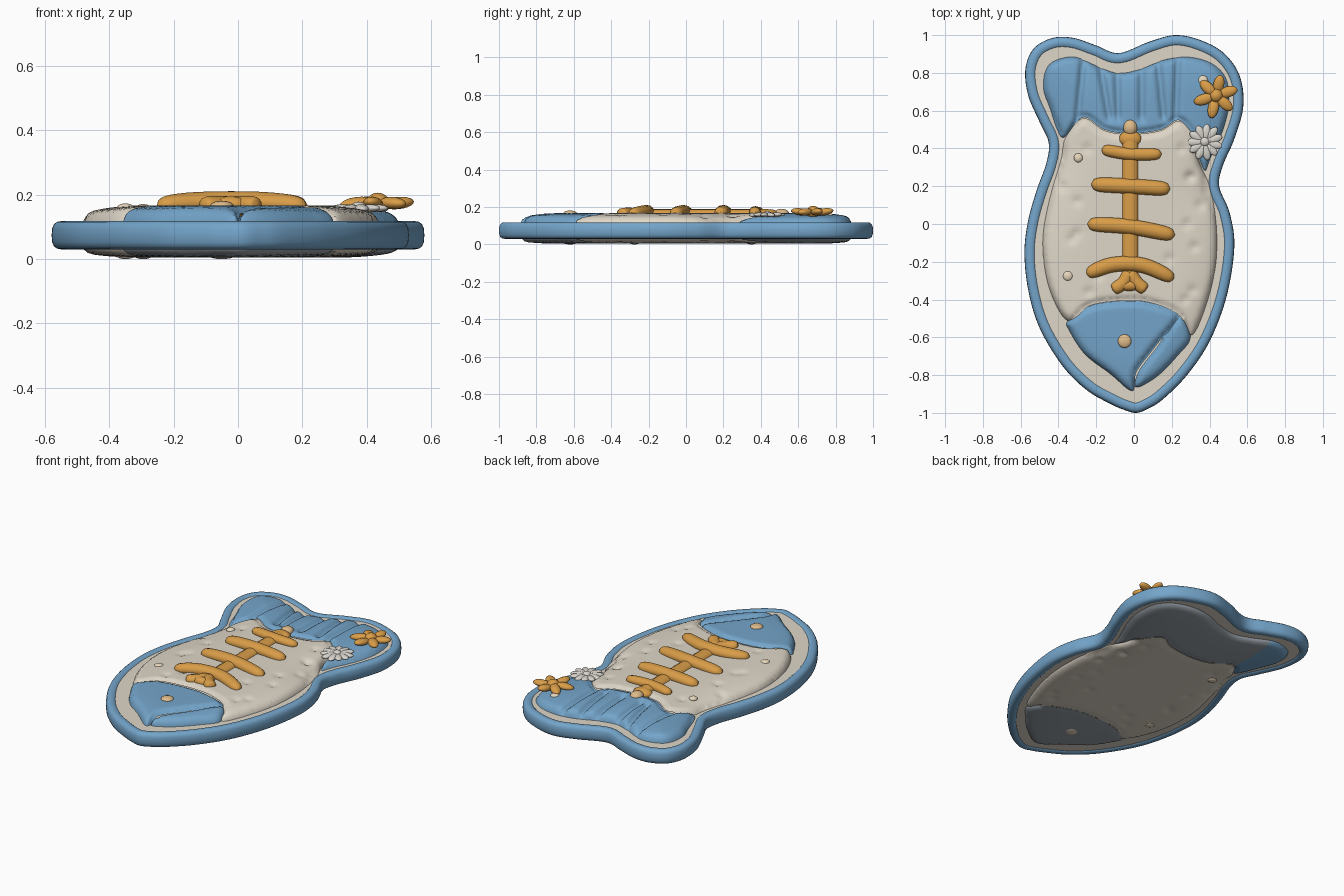
import bpy, bmesh, math, random
from mathutils import Vector, Matrix, kdtree
from mathutils.geometry import delaunay_2d_cdt

if "Cube" in bpy.data.objects:
    bpy.data.objects.remove(bpy.data.objects["Cube"])
random.seed(4)

def material(name, rgb):
    m = bpy.data.materials.new(name)
    m.diffuse_color = (*rgb, 1)
    m.use_nodes = True
    m.node_tree.nodes["Principled BSDF"].inputs["Base Color"].default_value = m.diffuse_color
    return m

BLUE = material("sky blue glaze", (0.175, 0.375, 0.59))
SLATE = material("slate underside glaze", (0.32, 0.36, 0.40))
CREAM = material("cream glaze", (0.74, 0.68, 0.58))
ORANGE = material("orange glaze", (0.70, 0.34, 0.065))
TAN = material("tan glaze", (0.74, 0.50, 0.26))
PALE = material("pale bead glaze", (0.82, 0.69, 0.52))
WHITE = material("shell white", (0.70, 0.67, 0.62))

def link(name, data, mat):
    data.materials.append(mat)
    ob = bpy.data.objects.new(name, data)
    bpy.context.collection.objects.link(ob)
    return ob

def make(name, verts, faces, mat):
    me = bpy.data.meshes.new(name)
    me.from_pydata([tuple(v) for v in verts], [], faces)
    me.shade_smooth()
    return link(name, me, mat)

def smooth(pts, n=12, closed=True):
    """Catmull-Rom curve through the points."""
    p, out = [Vector(q) for q in pts], []
    k = len(p)
    for i in range(k if closed else k - 1):
        a, b, c, d = (p[j % k if closed else max(0, min(k - 1, j))] for j in range(i - 1, i + 3))
        for t in (s / n for s in range(n)):
            out.append(0.5 * (2 * b + (c - a) * t + (2 * a - 5 * b + 4 * c - d) * t * t
                              + (3 * b - a - 3 * c + d) * t ** 3))
    return out if closed else out + [p[-1]]

def normals(loop):
    """Inward normals of a counter-clockwise loop."""
    tans = [(loop[(i + 1) % len(loop)] - loop[i - 1]).normalized() for i in range(len(loop))]
    return [Vector((-t.y, t.x)) for t in tans]

def tree(loop):
    kd = kdtree.KDTree(len(loop))
    for i, v in enumerate(loop):
        kd.insert((v.x, v.y, 0), i)
    kd.balance()
    return lambda v: kd.find((v.x, v.y, 0))[2]

def inside(q, loop):
    r, a = False, loop[-1]
    for b in loop:
        if (a.y > q.y) != (b.y > q.y) and q.x < (b.x - a.x) * (q.y - a.y) / (b.y - a.y) + a.x:
            r = not r
        a = b
    return r

def fill(loop, step):
    """Triangulate a loop with fine rings near its edge and a grid within."""
    dist, n = tree(loop), len(loop)
    cand = [(v + nr * off, off * 0.8) for off in (0.004, 0.011) for v, nr in zip(loop, normals(loop))]
    x0, x1 = min(v.x for v in loop), max(v.x for v in loop)
    y0, y1 = min(v.y for v in loop), max(v.y for v in loop)
    cand += [(Vector((x0 + i * step, y0 + (j + 0.5 * (i % 2)) * step)), 0.015)
             for i in range(int((x1 - x0) / step) + 1) for j in range(int((y1 - y0) / step) + 1)]
    pts = loop + [q for q, gap in cand if dist(q) > gap and inside(q, loop)]
    res = delaunay_2d_cdt(pts, [(i, (i + 1) % n) for i in range(n)], [], 1, 1e-6)
    vs, fs = res[0], []
    for f in res[2]:
        a, b, c = (vs[i] for i in f[:3])
        fs.append(list(f) if (b - a).cross(c - a) > 0 else list(f)[::-1])
    return vs, fs, dist

# Outer fish outline, counter-clockwise from the nose, fitted to its exact size
outline = smooth([
    (0.01, -1), (0.07, -0.98), (0.15, -0.93), (0.28, -0.80), (0.40, -0.62), (0.49, -0.38), (0.53, -0.12),
    (0.505, 0.06), (0.45, 0.20), (0.47, 0.31), (0.53, 0.45), (0.577, 0.62), (0.56, 0.78), (0.48, 0.90),
    (0.36, 0.97), (0.22, 1), (0.08, 0.965), (-0.08, 0.905), (-0.2, 0.945), (-0.32, 0.985), (-0.43, 0.985),
    (-0.53, 0.93), (-0.575, 0.82), (-0.56, 0.68), (-0.50, 0.54), (-0.452, 0.43), (-0.465, 0.32), (-0.515, 0.18),
    (-0.56, 0.02), (-0.58, -0.15), (-0.56, -0.35), (-0.5, -0.55), (-0.38, -0.75), (-0.25, -0.88),
    (-0.12, -0.955), (-0.05, -0.985)])
(lx, hx), (ly, hy) = ((min(c), max(c)) for c in zip(*outline))
outline = [Vector(((v.x - lx) / (hx - lx) * 1.16 - 0.58, (v.y - ly) / (hy - ly) * 2 - 1)) for v in outline]
outer_dist, N = tree(outline), normals(outline)

# Rounded blue rim swept around the outline
K, M, verts = 16, len(outline), []
power = lambda c: math.copysign(abs(c) ** 0.75, c)
for v, nr in zip(outline, N):
    for a in (2 * math.pi * k / K for k in range(K)):
        verts.append((*(v + nr * (0.031 - 0.031 * power(math.cos(a)))), 0.074 + 0.044 * power(math.sin(a))))
make("rim", verts, [[i * K + k, (i + 1) % M * K + k, (i + 1) % M * K + (k + 1) % K, i * K + (k + 1) % K]
                    for i in range(M) for k in range(K)], BLUE)

# Flat cream tray inside the rim
vs, fs, _ = fill([v + nr * 0.035 for v, nr in zip(outline, N)], 0.06)
make("tray_top", [(v.x, v.y, 0.11) for v in vs], fs, CREAM)
make("tray_underside", [(v.x, v.y, 0.037) for v in vs], [f[::-1] for f in fs], CREAM)

clamp = lambda t: min(1, max(0, t))
puff = lambda t: math.sqrt(1 - (1 - clamp(t)) ** 2)

def panel(name, pts, mat, low=None, step=0.018, grooves=(), dents=(), seam=0.8):
    """Pillowed panel on the top (mat) and underneath (low); seam = height kept at inner edges."""
    vs, fs, dist = fill(smooth(pts, 10), step)
    up, down = [], []
    for v in vs:
        o, own = outer_dist(v), puff(dist(v) / 0.035)
        keep, e = clamp((o - 0.125) / 0.06), puff((o - 0.08) / 0.22)
        dent = sum(0.011 * math.exp(-((v.x - a) ** 2 + (v.y - b) ** 2) / 0.0005) for a, b in dents)
        cut = clamp((v.y - 0.53) / 0.04) * sum(
            0.026 * math.exp(-((v.x - x - lean * (v.y - 0.7)) / 0.017) ** 2) for x, lean in grooves)
        up.append((v.x, v.y, 0.103 + max(own, seam * keep) * (0.018 + 0.046 * e - dent - cut)))
        down.append((v.x, v.y, 0.04 - max(own, 0.92 * keep) * (0.009 + 0.027 * e - dent * 0.6)))
    if mat:
        make(name, up, fs, mat)
    if low:
        return make(name + "_underside", down, [f[::-1] for f in fs], low)

# Cream body with hand-pressed dents
dents = [(-0.25, 0.4), (-0.33, -0.08), (-0.3, 0.12), (0.28, 0.0), (0.32, -0.12), (0.27, -0.4), (0.31, -0.35),
         (0.3, 0.25), (0.25, 0.4), (-0.24, -0.36), (0.35, 0.1), (-0.38, 0.2)]
dents += [(random.uniform(-0.35, 0.35), random.uniform(-0.35, 0.4)) for _ in range(5)]
panel("body", [
    (-0.365, 0.455), (-0.39, 0.34), (-0.45, 0.13), (-0.485, -0.1), (-0.45, -0.34), (-0.35, -0.513), (-0.235, -0.433),
    (-0.08, -0.408), (0.08, -0.415), (0.235, -0.48), (0.305, -0.59), (0.38, -0.44), (0.435, -0.21), (0.435, 0.03),
    (0.40, 0.21), (0.35, 0.32), (0.32, 0.45), (0.24, 0.545), (0.14, 0.495), (-0.02, 0.475), (-0.155, 0.495),
    (-0.27, 0.56)], CREAM, CREAM, dents=dents)

# Blue head and lower jaw on top, one whole slate head underneath
brow = [(0.08, -0.416), (-0.08, -0.409), (-0.235, -0.434), (-0.35, -0.513), (-0.34, -0.57), (-0.26, -0.69),
        (-0.13, -0.79)]
panel("head", brow + [(-0.01, -0.885), (0.015, -0.78), (0.12, -0.64), (0.235, -0.485)], BLUE, seam=0.65)
panel("jaw", [(0.012, -0.865), (0.12, -0.81), (0.23, -0.70), (0.30, -0.60), (0.24, -0.487), (0.128, -0.643),
              (0.025, -0.78)], BLUE, seam=0.55)
panel("head", brow + [(-0.005, -0.88), (0.12, -0.81), (0.23, -0.70), (0.30, -0.595), (0.235, -0.483)], None, SLATE)

# Blue fluted tail fin; underneath it is slate with one blue lobe
fin = panel("tail_fin", [
    (-0.48, 0.71), (-0.45, 0.62), (-0.41, 0.5), (-0.368, 0.458), (-0.27, 0.565), (-0.155, 0.499), (-0.02, 0.478),
    (0.14, 0.499), (0.24, 0.549), (0.323, 0.45), (0.35, 0.33), (0.38, 0.28), (0.41, 0.355), (0.475, 0.5),
    (0.505, 0.635), (0.49, 0.77), (0.415, 0.85), (0.29, 0.885), (0.16, 0.87), (0.03, 0.82), (-0.08, 0.80),
    (-0.18, 0.83), (-0.31, 0.885), (-0.42, 0.865), (-0.47, 0.81)], BLUE, SLATE, step=0.012,
    grooves=[(-0.285, 0.1), (-0.155, -0.17), (-0.088, -0.02), (0.04, 0), (0.143, -0.1), (0.225, 0.04)])
fin.data.materials.append(BLUE)
for f in fin.data.polygons:
    f.material_index = int(f.center.x < -0.29)

def tube(name, pts, z, r, mat, flat=0.85, ends=6):
    """Round-ended clay roll along a path, flattened in height."""
    cu = bpy.data.curves.new(name, 'CURVE')
    cu.dimensions, cu.bevel_depth, cu.bevel_resolution, cu.use_fill_caps = '3D', r, 4, True
    path = smooth(pts, 10, False)
    sp = cu.splines.new('POLY')
    sp.points.add(len(path) - 1)
    for i, (q, p) in enumerate(zip(sp.points, path)):
        q.co = (*p, 1)
        q.radius = max(0.02, 1 - abs(2 * i / (len(path) - 1) - 1) ** ends) ** 0.5
    ob = link(name, cu, mat)
    ob.location.z, ob.scale.z = z, flat

def blobs(name, mat, items):
    """Ellipsoids (centre, radii, turn about z, tilt) in one object."""
    bm = bmesh.new()
    for c, r, turn, tilt in items:
        m = (Matrix.Translation(c) @ Matrix.Rotation(turn, 4, 'Z') @ Matrix.Rotation(tilt, 4, 'Y')
             @ Matrix.Diagonal((*r, 1)))
        bmesh.ops.create_uvsphere(bm, u_segments=16, v_segments=10, radius=1, matrix=m)
    ob = make(name, [], [], mat)
    bm.to_mesh(ob.data)
    ob.data.shade_smooth()

# Fish skeleton: spine, ribs, tail flare
tube("spine", [(-0.02, 0.49, 0), (-0.02, 0.1, 0), (-0.02, -0.32, 0)], 0.161, 0.044, ORANGE, 0.64, 12)
blobs("spine_ends", ORANGE, [((-0.02, 0.45, 0.158), (0.06, 0.045, 0.03), 0, 0),
                             ((-0.025, -0.325, 0.167), (0.06, 0.03, 0.028), 0, 0)])
ribs = [[(-0.17, 0.395), (-0.02, 0.37), (0.145, 0.37)], [(-0.225, 0.21), (-0.02, 0.2), (0.19, 0.185)],
        [(-0.245, 0.0), (-0.02, -0.015), (0.215, -0.06)], [(-0.25, -0.265), (-0.11, -0.215), (0.05, -0.22), (0.21, -0.29)]]
for i, p in enumerate(ribs):
    tube(f"rib_{i + 1}", [(x, y, -0.25 * (x + 0.02) ** 2) for x, y in p], 0.177, 0.04 if i else 0.032, ORANGE)
for side in (-1, 1):
    tube(f"spine_flare_{side}", [(-0.025, -0.25, 0), (-0.02 + side * 0.035, -0.31, 0),
                                (-0.025 + side * 0.088, -0.35, 0)], 0.167, 0.034, ORANGE)

# Eye, spine knob and small beads; eye and beads repeat nearly flush underneath
blobs("eye_and_knob", TAN, [((-0.05, -0.62, 0.167), (0.036, 0.036, 0.014), 0, 0),
                            ((-0.02, 0.51, 0.164), (0.037, 0.042, 0.026), 0, 0)])
blobs("beads", PALE, [((-0.295, 0.35, 0.158), (0.024, 0.024, 0.013), 0, 0),
                      ((-0.35, -0.275, 0.161), (0.026, 0.026, 0.012), 0, 0),
                      ((0.365, 0.76, 0.155), (0.027, 0.027, 0.014), 0, 0)])
blobs("underside_beads", PALE, [((x, y, h), (r, r, h), 0, 0) for x, y, r, h in (
    (-0.05, -0.62, 0.036, 0.0072), (-0.295, 0.35, 0.026, 0.008), (-0.35, -0.275, 0.026, 0.0075))])

def flower(name, mat, c, count, reach, width, thick, tilt, heart):
    items = [(c, (heart, heart, thick * 1.7), 0, 0)]
    for a in (2 * math.pi * i / count + 0.3 for i in range(count)):
        k = reach * random.uniform(0.92, 1.08)
        items.append(((c[0] + math.cos(a) * k * 0.56, c[1] + math.sin(a) * k * 0.56, c[2]),
                      (k * 0.46, width, thick), a, tilt * random.uniform(-1, 1)))
    blobs(name, mat, items)

# Orange starflower and pale shell flower on the tail
flower("orange_flower", ORANGE, (0.435, 0.68, 0.174), 6, 0.115, 0.029, 0.019, 0.2, 0.036)
flower("pale_flower", WHITE, (0.375, 0.435, 0.158), 11, 0.092, 0.022, 0.012, 0.1, 0.026)
